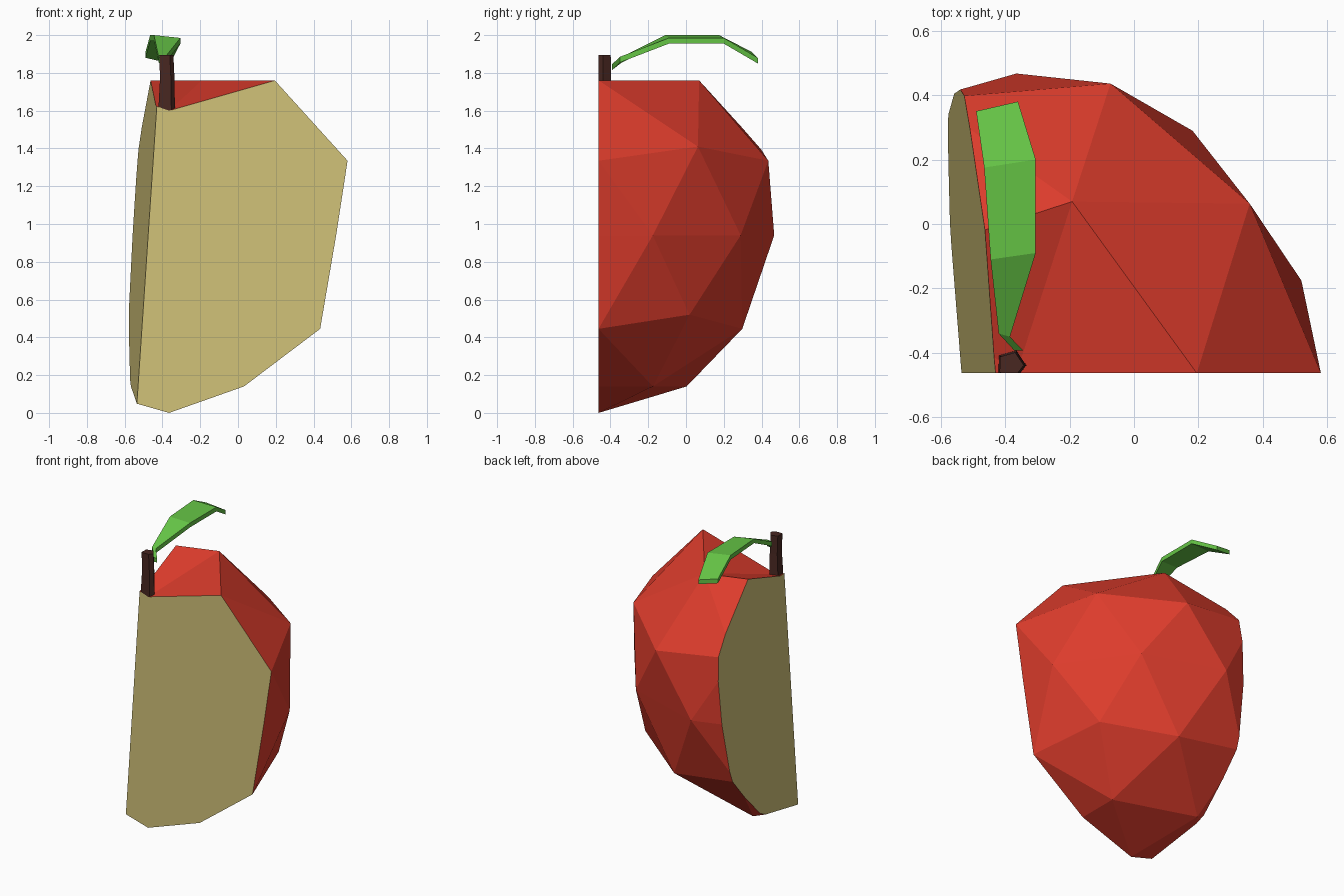
import bpy, bmesh, math
from mathutils import Vector

if "Cube" in bpy.data.objects:
    bpy.data.objects.remove(bpy.data.objects["Cube"])

AXIS = Vector((-0.365, -0.463, 0))      # core axis of the uncut apple
CUT_FRONT = (Vector((0, -0.463, 0)), Vector((0, 1, 0)))
CUT_LEFT = (Vector((-0.43, -0.463, 1.62)), Vector((1, 0.095, -0.067)).normalized())


def material(name, rgb):
    m = bpy.data.materials.new(name)
    m.diffuse_color = (*rgb, 1)
    m.use_nodes = True
    m.node_tree.nodes["Principled BSDF"].inputs["Base Color"].default_value = m.diffuse_color
    return m


RED = material("red_skin", (0.72, 0.045, 0.025))
FLESH = material("cream_flesh", (0.64, 0.54, 0.19))
BROWN = material("brown_bark", (0.065, 0.02, 0.015))
GREEN = material("green_leaf", (0.13, 0.55, 0.06))


def finish(bm, name, *mats):
    bmesh.ops.recalc_face_normals(bm, faces=bm.faces)
    me = bpy.data.meshes.new(name)
    bm.to_mesh(me)
    bm.free()
    for m in mats:
        me.materials.append(m)
    ob = bpy.data.objects.new(name, me)
    bpy.context.collection.objects.link(ob)
    return ob


def slice_off(bm, plane, mat_index):
    """Remove what lies behind the plane and cap the opening."""
    res = bmesh.ops.bisect_plane(bm, geom=bm.verts[:] + bm.edges[:] + bm.faces[:], dist=1e-5,
                                 plane_co=plane[0], plane_no=plane[1], clear_inner=True)
    edges = [e for e in res["geom_cut"] if isinstance(e, bmesh.types.BMEdge) and e.is_boundary]
    for f in bmesh.ops.contextual_create(bm, geom=edges)["faces"]:
        f.material_index = mat_index


def skin(bm, rings):
    """Join equal cross-sections into a closed tube."""
    rows = [[bm.verts.new(p) for p in r] for r in rings]
    n = len(rows[0])
    for a, b in zip(rows, rows[1:]):
        for i in range(n):
            j = (i + 1) % n
            bm.faces.new((a[i], a[j], b[j], b[i]))
    bm.faces.new(rows[0])
    bm.faces.new(rows[-1])


# Apple quarter: icosphere rings reshaped to the apple profile, then sliced twice
# unit-sphere height : (radius, height)
PROFILE = {1.0: (0, 1.60), 0.851: (0.56, 1.76), 0.526: (0.895, 1.41), 0.447: (0.945, 1.335),
           0.0: (0.93, 0.94), -0.447: (0.82, 0.52), -0.526: (0.80, 0.445),
           -0.851: (0.49, 0.14), -1.0: (0, 0.0)}
bm = bmesh.new()
bmesh.ops.create_icosphere(bm, subdivisions=2, radius=1)
first = next(v for v in bm.verts if abs(v.co.z - 0.851) < 0.02)
turn = math.atan2(first.co.y, first.co.x)
for v in bm.verts:
    r, z = PROFILE[min(PROFILE, key=lambda k: abs(k - v.co.z))]
    a = math.atan2(v.co.y, v.co.x) - turn
    v.co = AXIS + Vector((r * math.cos(a), r * math.sin(a), z))
slice_off(bm, CUT_FRONT, 1)
slice_off(bm, CUT_LEFT, 1)
finish(bm, "apple_quarter", RED, FLESH)

# Stem: slightly crooked five-sided prism, sliced flush with the front cut
bm = bmesh.new()
rings = []
for x, z, r in ((-0.382, 1.60, 0.048), (-0.378, 1.77, 0.042), (-0.383, 1.895, 0.041)):
    rings.append([(x + r * math.cos(t), -0.437 + r * math.sin(t), z)
                  for t in (math.radians(72 * i + 70) for i in range(5))])
skin(bm, rings)
slice_off(bm, CUT_FRONT, 0)
finish(bm, "stem", BROWN)

# Leaf: arched strip, each station is left (x, y, z) and right (x, y, z) of the upper face
STATIONS = [((-0.372, -0.392, 1.845), (-0.345, -0.392, 1.845)),
            ((-0.42, -0.34, 1.885), (-0.385, -0.35, 1.885)),
            ((-0.445, -0.11, 2.0), (-0.305, -0.09, 1.985)),
            ((-0.465, 0.175, 2.0), (-0.305, 0.20, 1.985)),
            ((-0.49, 0.35, 1.91), (-0.36, 0.38, 1.88))]
bm = bmesh.new()
down = Vector((0, 0, -0.03))
skin(bm, [[Vector(l), Vector(r), Vector(r) + down, Vector(l) + down] for l, r in STATIONS])
finish(bm, "leaf", GREEN)
